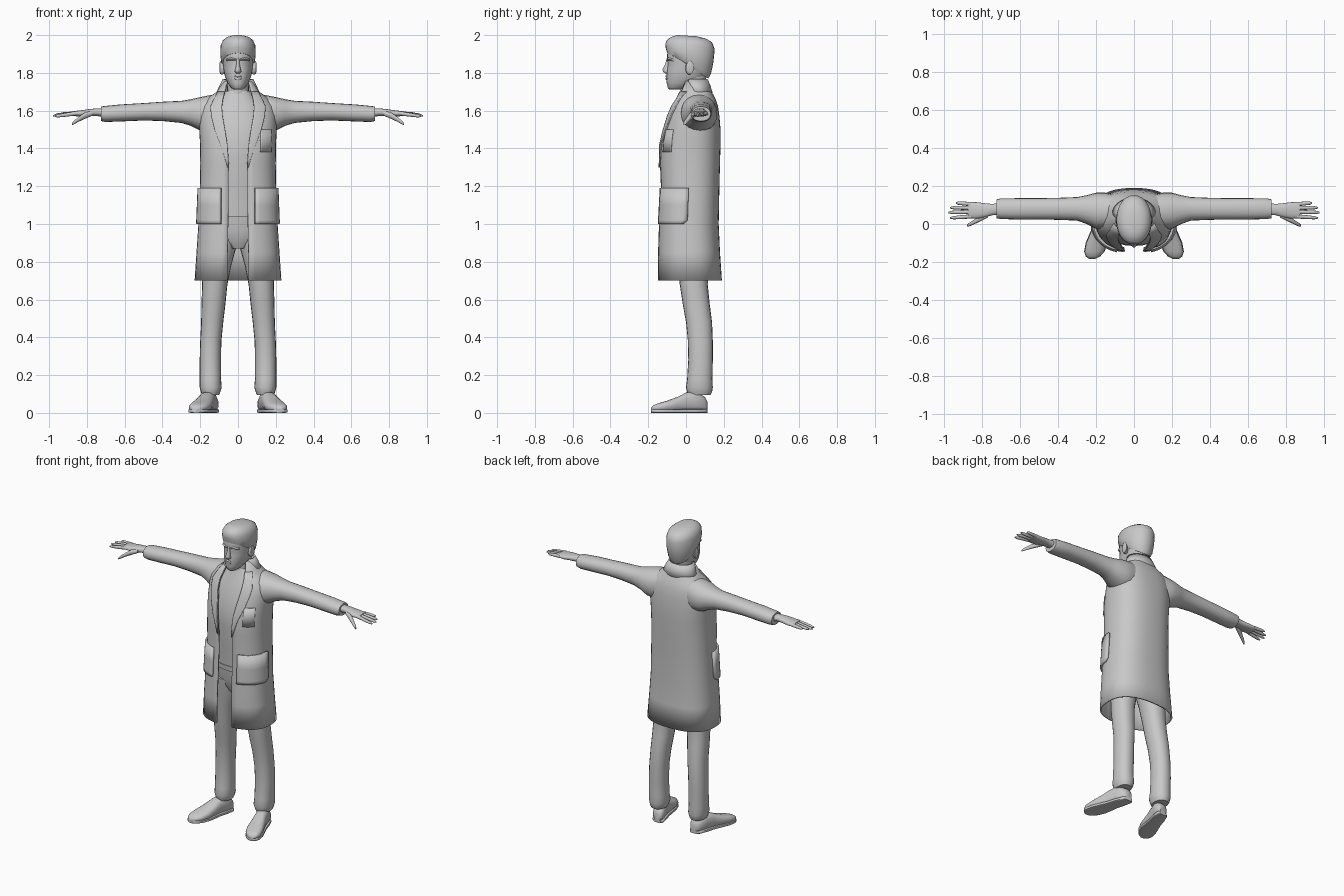
import bpy, bmesh, math

GREY = bpy.data.materials.new("plain grey")
GREY.diffuse_color = (0.58, 0.58, 0.58, 1)


def spow(v, e):
    return math.copysign(abs(v) ** e, v)


def finish(name, rows, closed, mirror=False, thick=0.0, angle=50):
    """Skin a list of point rows into a smooth-shaded object."""
    bm = bmesh.new()
    grid = [[bm.verts.new(p) for p in row] for row in rows]
    n = len(grid[0])
    for a, b in zip(grid, grid[1:]):
        for i in range(n if closed else n - 1):
            j = (i + 1) % n
            bm.faces.new((a[i], a[j], b[j], b[i]))
    if closed:
        bm.faces.new(grid[0][::-1])
        bm.faces.new(grid[-1])
    bmesh.ops.recalc_face_normals(bm, faces=bm.faces)
    me = bpy.data.meshes.new(name)
    bm.to_mesh(me)
    bm.free()
    me.materials.append(GREY)
    ob = bpy.data.objects.new(name, me)
    bpy.context.collection.objects.link(ob)
    if thick:
        mod = ob.modifiers.new("thickness", 'SOLIDIFY')
        mod.thickness = thick
        mod.offset = 0
    if mirror:
        ob.modifiers.new("mirror", 'MIRROR')
    bpy.ops.object.select_all(action='DESELECT')
    ob.select_set(True)
    bpy.context.view_layer.objects.active = ob
    bpy.ops.object.shade_smooth_by_angle(angle=math.radians(angle))
    return ob


def tube(name, rings, axis='z', n=20, p=2.0, mirror=False, shear=None):
    """Loft rings (position, u0, u1, v0, v1[, tilt]) along an axis."""
    rows = []
    for r in rings:
        pos, u0, u1, v0, v1 = r[:5]
        tilt = r[5] if len(r) > 5 else 0
        row = []
        for i in range(n):
            t = 2 * math.pi * i / n
            cu, cv = spow(math.cos(t), 2 / p), spow(math.sin(t), 2 / p)
            u = (u0 + u1) / 2 + (u1 - u0) / 2 * cu
            v = (v0 + v1) / 2 + (v1 - v0) / 2 * cv
            w = pos + tilt * cv
            pt = {'z': (u, v, w), 'x': (w, u, v), 'y': (u, w, v)}[axis]
            row.append(shear(pt) if shear else pt)
        rows.append(row)
    return finish(name, rows, True, mirror)


def sym(rows):
    """Expand (z, half width, y front, y back) to ring bounds."""
    return [(z, -r, r, f, b) for z, r, f, b in rows]


# Coat sections: z, half width, y front, y back, half opening
COAT = [(.70, .225, -.145, .185, .055), (.85, .215, -.145, .175, .055),
        (1.0, .205, -.14, .168, .052), (1.2, .197, -.13, .172, .05),
        (1.32, .195, -.135, .175, .05), (1.42, .196, -.133, .178, .058),
        (1.5, .2, -.115, .178, .07), (1.57, .2, -.095, .172, .082),
        (1.62, .19, -.075, .165, .086), (1.66, .16, -.05, .152, .08),
        (1.70, .105, -.035, .13, .07), (1.755, .072, -.015, .108, .055)]
P = 2.5


def section(z):
    for a, b in zip(COAT, COAT[1:]):
        if z <= b[0]:
            k = (z - a[0]) / (b[0] - a[0])
            return [u + (v - u) * k for u, v in zip(a, b)]
    return COAT[-1]


def angle_at(z, x):
    return math.asin(min(1, x / section(z)[1]) ** (P / 2))


def coat_point(z, t, out=0.0):
    _, rx, f, b, _ = section(z)
    return ((rx + out) * spow(math.sin(t), 2 / P),
            (f + b) / 2 - ((b - f) / 2 + out) * spow(math.cos(t), 2 / P), z)


def patch(name, zs, lo, hi, out, mirror=True, thick=.008, n=10):
    """Raised panel that follows the coat between two angle rules."""
    rows = [[coat_point(z, lo(z) + (hi(z) - lo(z)) * i / n, out)
             for i in range(n + 1)] for z in zs]
    return finish(name, rows, False, mirror, thick)


# Coat body, open down the front
rows = []
for z in [c[0] for c in COAT]:
    a = angle_at(z, section(z)[4])
    rows.append([coat_point(z, a + (2 * math.pi - 2 * a) * i / 40) for i in range(41)])
finish("coat", rows, False, thick=.01)

# Lapels, patch pockets and breast pocket
patch("lapel", [1.30, 1.36, 1.42, 1.5, 1.57, 1.62, 1.66, 1.70],
      lambda z: angle_at(z, section(z)[4] - .004),
      lambda z: angle_at(z, section(z)[4] + .003
                         + .05 * min(1, (z - 1.3) / .22, (1.78 - z) / .16)), .008)
patch("side_pocket", [1.0, 1.02, 1.1, 1.19], lambda z: angle_at(z, .085),
      lambda z: math.radians(89 if z > 1.01 else 84), .01, thick=.014)
patch("breast_pocket", [1.38, 1.44, 1.50], lambda z: angle_at(z, .115),
      lambda z: angle_at(z, .17), .005, mirror=False)

# Stand collar around the nape
collar = [(1.69, .108, -.01, .137), (1.73, .09, -.01, .125), (1.765, .073, -.012, .11)]
finish("collar", [[((r + .004) * math.sin(t), (f + b) / 2 - (b - f) / 2 * math.cos(t), z)
                   for t in [math.radians(55 + 250 * i / 24) for i in range(25)]]
                  for z, r, f, b in collar], False, thick=.01)

# Sleeves
tube("sleeve", [(.08, .0, .15, 1.50, 1.69), (.15, -.03, .165, 1.485, 1.682),
                (.20, -.025, .165, 1.495, 1.672), (.25, .0, .152, 1.52, 1.66),
                (.30, .018, .142, 1.535, 1.652), (.40, .022, .138, 1.545, 1.647),
                (.50, .024, .136, 1.548, 1.64), (.62, .024, .136, 1.543, 1.633),
                (.70, .026, .135, 1.54, 1.625), (.725, .03, .13, 1.545, 1.622)],
     'x', 20, 2.2, True)

# Hands: palm, fingers and thumb
tube("palm", [(.70, .048, .11, 1.565, 1.612), (.75, .046, .106, 1.572, 1.612),
              (.79, .034, .11, 1.57, 1.608), (.83, .028, .115, 1.568, 1.602),
              (.875, .03, .116, 1.572, 1.597)], 'x', 16, 2.3, True)
for label, y0, y1, z1, tip in [("index", .04, .032, 1.57, .97), ("middle", .063, .061, 1.573, .98),
                               ("ring", .085, .086, 1.578, .97), ("little", .105, .111, 1.583, .94)]:
    rings = []
    for k, r in [(0, .011), (.45, .0105), (.85, .0085), (1, .004)]:
        y, z = y0 + (y1 - y0) * k, 1.585 + (z1 - 1.585) * k
        rings.append((.86 + (tip - .86) * k, y - r, y + r, z - r, z + r))
    tube(label + "_finger", rings, 'x', 10, 2, True)
tube("thumb", [(.77, .035, .068, 1.573, 1.6), (.81, .014, .046, 1.556, 1.592),
               (.845, -.002, .022, 1.54, 1.566), (.87, -.013, .006, 1.526, 1.546),
               (.88, -.014, -.004, 1.523, 1.533)], 'x', 10, 2, True)

# Shirt and neck
tube("shirt", sym([(1.04, .145, -.092, .12), (1.2, .15, -.1, .13), (1.35, .16, -.116, .14),
                   (1.45, .162, -.112, .145), (1.55, .158, -.085, .14), (1.63, .128, -.055, .13),
                   (1.68, .085, -.032, .11), (1.705, .062, -.025, .1)]), n=28, p=2.3)
tube("neck", sym([(1.62, .065, -.03, .105), (1.70, .057, -.03, .1), (1.80, .06, -.03, .11)]))

# Trousers: hips, belt and legs
tube("hips", sym([(.87, .05, -.04, .10), (.91, .12, -.06, .115), (.97, .15, -.075, .12),
                  (1.08, .145, -.082, .12)]), n=24, p=2.3)
tube("belt", sym([(1.045, .148, -.096, .122), (1.075, .148, -.098, .122)]), n=24, p=2.3)
tube("trouser_leg", [(.96, .0, .165, -.07, .125), (.88, .008, .18, -.06, .125),
                     (.78, .036, .188, -.045, .118), (.68, .056, .19, -.033, .115),
                     (.58, .066, .193, -.018, .125), (.48, .078, .195, .0, .138),
                     (.38, .088, .2, .01, .142), (.28, .09, .203, .012, .142),
                     (.18, .09, .203, .006, .14), (.135, .086, .203, .0, .142),
                     (.11, .094, .196, .006, .138), (.095, .1, .19, .012, .13)],
     n=20, p=2.2, mirror=True)


# Shoes with toes turned out
def toe_out(pt):
    return (pt[0] + .147 - (pt[1] - .07) * .29, pt[1], pt[2])


shoe = [(.113, .022, .012, .06), (.10, .036, .006, .085), (.05, .042, .006, .115),
        (0, .042, .006, .108), (-.045, .049, .006, .085), (-.10, .056, .006, .065),
        (-.145, .051, .006, .052), (-.17, .036, .008, .042), (-.184, .014, .012, .028)]
tube("shoe", [(y, -r, r, a, b) for y, r, a, b in shoe], 'y', 18, 2.5, True, toe_out)
tube("sole", [(y, -r - .003, r + .003, 0, .02) for y, r, a, b in shoe],
     'y', 16, 5, True, toe_out)

# Head, nose, brow and ears
tube("head", sym([(1.712, .024, -.088, -.02), (1.722, .038, -.097, .02), (1.745, .054, -.102, .07),
                  (1.78, .069, -.104, .105), (1.82, .077, -.1, .12), (1.85, .08, -.096, .13),
                  (1.875, .083, -.101, .135), (1.92, .083, -.098, .135), (1.955, .07, -.08, .12)]),
     n=28, p=2.15)
tube("nose", sym([(1.797, .012, -.11, -.08), (1.806, .018, -.123, -.08), (1.818, .015, -.125, -.08),
                  (1.845, .009, -.112, -.08), (1.875, .008, -.103, -.08)]), n=10)
tube("lips", sym([(1.762, .012, -.106, -.08), (1.77, .023, -.109, -.08),
                  (1.776, .023, -.106, -.08), (1.781, .023, -.109, -.08),
                  (1.789, .012, -.106, -.08)]), n=12)
tube("brow", [(.01, -.104, -.08, 1.863, 1.877), (.035, -.101, -.07, 1.866, 1.882),
              (.06, -.08, -.05, 1.863, 1.876)], 'x', 10, 2, True)
tube("ear", [(.07, .0, .03, 1.795, 1.85), (.084, -.003, .036, 1.79, 1.86),
             (.094, .0, .042, 1.793, 1.863), (.097, .008, .036, 1.803, 1.855)], 'x', 14, 2, True)

# Hair swept back, lower at the nape
tube("hair", [(1.835, -.078, .078, -.085, .118, -.065), (1.85, -.088, .088, -.1, .132, -.055),
              (1.895, -.094, .094, -.108, .145, -.04), (1.945, -.092, .092, -.107, .152, -.02),
              (1.972, -.08, .08, -.092, .138, -.01), (1.988, -.06, .06, -.07, .105, -.006),
              (1.997, -.032, .032, -.045, .055, -.003)], n=28, p=2.1)
